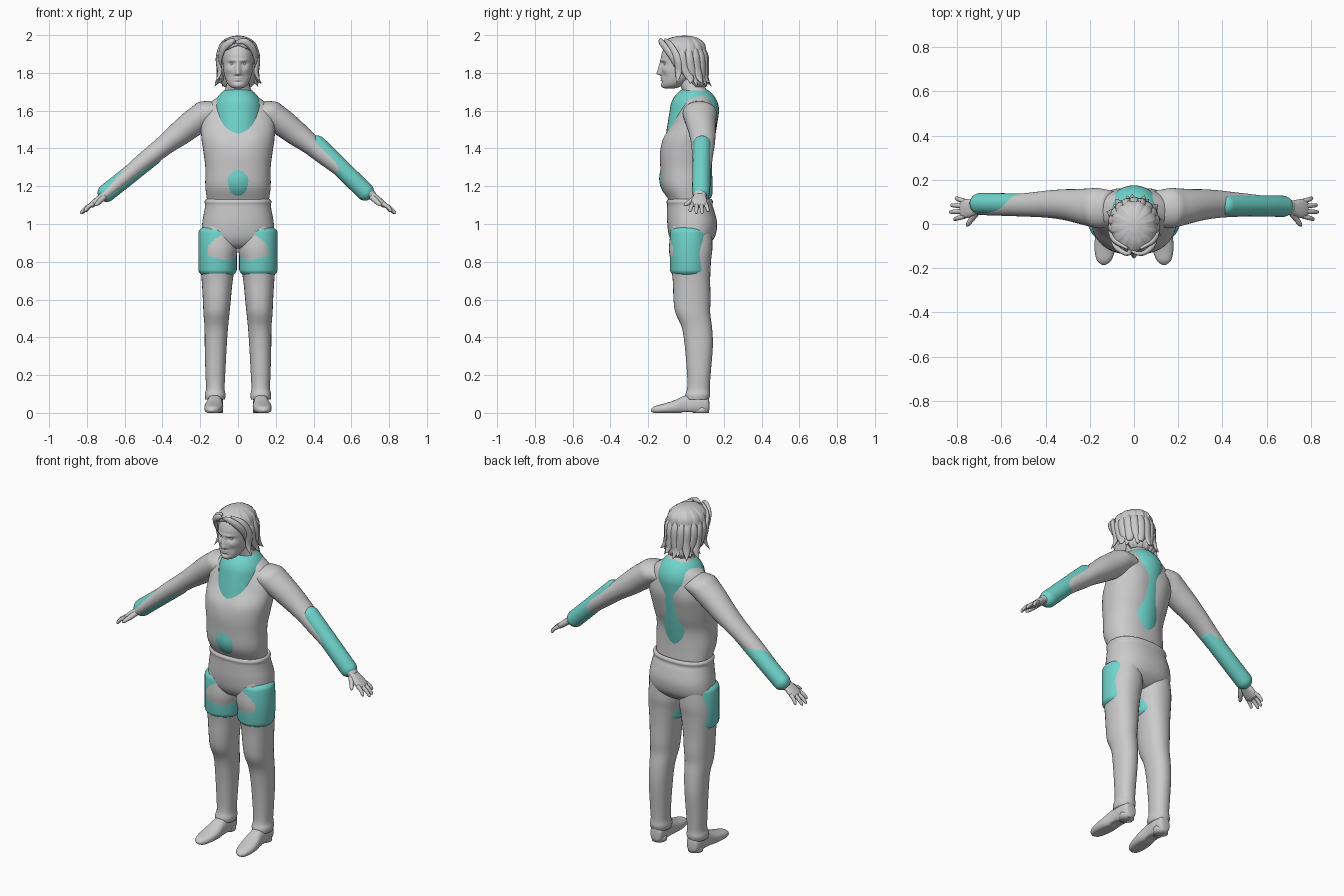
import bpy, bmesh, math
from mathutils import Vector
from math import sin, cos, pi, exp

X, Y, Z = Vector((1, 0, 0)), Vector((0, 1, 0)), Vector((0, 0, 1))
teal = bpy.data.materials.new("teal")
teal.diffuse_color = (0.16, 0.66, 0.6, 1)


def finish(name, bm, mat=None):
    bmesh.ops.recalc_face_normals(bm, faces=bm.faces)
    for f in bm.faces:
        f.smooth = True
    me = bpy.data.meshes.new(name)
    bm.to_mesh(me)
    bm.free()
    ob = bpy.data.objects.new(name, me)
    bpy.context.collection.objects.link(ob)
    if mat:
        me.materials.append(mat)
    return ob


def spline(keys, steps):
    """Smooth interpolation through rows of numbers."""
    out = []
    for i in range(len(keys) - 1):
        a, b, c, d = (keys[min(max(j, 0), len(keys) - 1)] for j in range(i - 1, i + 3))
        for k in range(steps):
            t = k / steps
            out.append([0.5 * (2 * q + (r - p) * t + (2 * p - 5 * q + 4 * r - s) * t * t
                               + (3 * q - p - 3 * r + s) * t ** 3) for p, q, r, s in zip(a, b, c, d)])
    return out + [list(keys[-1])]


def loft(name, keys, u, v, s=1, p=2.0, n=32, steps=5, warp=None):
    """Rings (x, y, z, radius_u, radius_v) joined to a closed skin; s=-1 mirrors in x."""
    bm, rings = bmesh.new(), []
    for x, y, z, ru, rv in spline(keys, steps):
        ring = []
        for i in range(n):
            a = 2 * pi * i / n
            c, d = cos(a), sin(a)
            co = (Vector((x, y, z)) + u * ru * math.copysign(abs(c) ** (2 / p), c)
                  + v * rv * math.copysign(abs(d) ** (2 / p), d))
            if warp:
                co = warp(co, a)
            co.x *= s
            ring.append(bm.verts.new(co))
        rings.append(ring)
    for r0, r1 in zip(rings, rings[1:]):
        for i in range(n):
            j = (i + 1) % n
            bm.faces.new((r0[i], r0[j], r1[j], r1[i]))
    bm.faces.new(rings[0])
    bm.faces.new(rings[-1])
    return finish(name, bm)


def capsule(name, a, b, r, cap=1.0):
    """Teal round-ended rod from a to b."""
    a, b = Vector(a), Vector(b)
    d = b - a
    rot = Z.rotation_difference(d)
    bm = bmesh.new()
    bmesh.ops.create_uvsphere(bm, u_segments=32, v_segments=25, radius=r)
    for w in bm.verts:
        up = w.co.z > 0
        w.co.z = w.co.z * cap + (d.length if up else 0)
        w.co = a + rot @ w.co
    return finish(name, bm, teal)


def strand(name, pts, radii, s=1, flat=1.0):
    """Tapered round strand through points."""
    bm, rings = bmesh.new(), []
    path = spline([(*q, r) for q, r in zip(pts, radii)], 5)
    P = [Vector((q[0] * s, q[1], q[2])) for q in path]
    for i, q in enumerate(P):
        t = (P[min(i + 1, len(P) - 1)] - P[max(i - 1, 0)]).normalized()
        out = Vector((q.x, q.y, 0)) if flat != 1 else Y
        side = t.cross(out).normalized()
        nrm = side.cross(t)
        r = max(path[i][3], 0.0008)
        rings.append([bm.verts.new(q + side * r * cos(k * pi / 5) + nrm * r * flat * sin(k * pi / 5))
                      for k in range(10)])
    for r0, r1 in zip(rings, rings[1:]):
        for i in range(10):
            bm.faces.new((r0[i], r0[i - 1], r1[i - 1], r1[i]))
    bm.faces.new(rings[0])
    bm.faces.new(rings[-1])
    return finish(name, bm)


def g(x, z, cx, cz, sx, sz):
    return exp(-((x - cx) / sx) ** 2 - ((z - cz) / sz) ** 2)


# Shirt torso with soft chest and spine groove
def chest(co, a):
    x, z = abs(co.x), co.z
    if sin(a) < 0:
        co.y -= 0.008 * g(x, z, 0.085, 1.46, 0.06, 0.06)
    else:
        co.y += 0.008 * g(x, z, 0.09, 1.5, 0.06, 0.1) - 0.005 * g(x, z, 0, 1.38, 0.03, 0.12)
    return co


loft("shirt_torso", [(0, .02, 1.07, .158, .10), (0, .015, 1.12, .163, .105), (0, -.006, 1.2, .173, .122),
     (0, -.01, 1.3, .173, .126), (0, 0, 1.38, .183, .137), (0, .015, 1.45, .193, .134),
     (0, .04, 1.52, .197, .119), (0, .052, 1.58, .19, .103), (0, .06, 1.64, .15, .085),
     (0, .055, 1.69, .085, .07), (0, .03, 1.74, .06, .062), (0, .015, 1.8, .055, .06)],
     X, Y, p=2.3, n=64, warp=chest)

# Trouser seat with rolled waistband
loft("trouser_seat", [(0, .02, 1.122, .155, .10), (0, .02, 1.132, .168, .113), (0, .02, 1.118, .177, .123),
     (0, .02, 1.10, .174, .12), (0, .025, 1.07, .178, .125), (0, .033, 1.0, .19, .132),
     (0, .032, .93, .19, .12), (0, .025, .885, .16, .085), (0, .025, .87, .08, .05)],
     X, Y, p=2.3, n=48, steps=4)

N = Vector((.62, 0, .78))
for s, side in ((1, "left"), (-1, "right")):
    # Trouser leg
    loft(side + "_trouser_leg", [(.098, .03, 1.0, .08, .105), (.1, .025, .88, .098, .115),
         (.106, .025, .8, .094, .107), (.11, .029, .7, .082, .099), (.112, .032, .6, .074, .098),
         (.114, .036, .53, .069, .092), (.115, .058, .45, .062, .08), (.118, .068, .35, .058, .074),
         (.12, .068, .2, .052, .062), (.12, .066, .13, .049, .06), (.121, .062, .095, .055, .066),
         (.121, .06, .07, .052, .06)], X, Y, s, p=2.2)
    # Shoe and heel
    def sole(co, a):
        co.z = max(co.z, 0.0 if co.y < -.02 or co.y > .035 else 0.006)
        return co
    loft(side + "_shoe", [(.12, .124, .035, .012, .015), (.12, .115, .045, .034, .045),
         (.121, .07, .05, .042, .055), (.123, .0, .044, .041, .05), (.127, -.06, .031, .049, .036),
         (.132, -.12, .022, .046, .026), (.135, -.165, .017, .032, .019), (.136, -.185, .014, .008, .006)],
         X, Z, s, p=2.4, warp=sole)
    loft(side + "_heel", [(.12, .08, 0, .04, .042), (.12, .08, .03, .04, .042)], X, Y, s, steps=1)
    # Sleeve and forearm
    loft(side + "_arm", [(.10, .07, 1.60, .08, .066), (.16, .072, 1.59, .09, .072), (.2, .075, 1.562, .086, .073),
         (.25, .08, 1.525, .078, .071), (.31, .087, 1.478, .07, .065), (.385, .09, 1.42, .062, .054),
         (.45, .088, 1.368, .056, .05), (.53, .085, 1.305, .05, .045), (.62, .08, 1.227, .042, .037),
         (.70, .075, 1.158, .034, .028), (.715, .074, 1.146, .03, .022)], Y, N, s)
    # Palm
    loft(side + "_palm", [(.69, .075, 1.168, .028, .022), (.715, .073, 1.147, .033, .02),
         (.75, .07, 1.12, .042, .018), (.775, .07, 1.1, .04, .015), (.785, .07, 1.093, .03, .008)],
         Y, N, s, p=2.4, n=24)
    # Fingers and thumb
    for k, (y0, y1, x1, z1) in enumerate(((.035, .02, .815, 1.066), (.058, .054, .836, 1.056),
                                          (.081, .085, .83, 1.056), (.103, .118, .808, 1.066))):
        a, b = Vector((.765, y0, 1.108)), Vector((x1, y1, z1))
        m = a.lerp(b, .5) + N * .005
        strand(f"{side}_finger_{k + 1}", [a, m, a.lerp(b, .9), b], [.0115, .0105, .008, .002], s)
    strand(side + "_thumb", [(.705, .06, 1.148), (.73, .028, 1.122), (.75, .0, 1.104), (.757, -.01, 1.098)],
           [.016, .014, .01, .003], s)
    # Teal thigh and forearm rods
    capsule(side + "_thigh_rod", (s * .108, .017, .76), (s * .108, .017, .95), .102, .5)
    ends = ((.42, .085, 1.42), (.672, .08, 1.172)) if s > 0 else ((.45, .09, 1.36), (.695, .092, 1.165))
    capsule(side + "_forearm_rod", *[(s * x, y, z) for x, y, z in ends], .048)

# Teal core showing at the collar, belly and back
capsule("torso_core", (0, -.012, 1.24), (0, .045, 1.6), .13)


# Head with sculpted face
def face(co, a):
    if sin(a) < 0:
        x, z = abs(co.x), co.z
        t = min(max((1.865 - z) / .07, 0), 1)
        nose = (.004 + .022 * t) * exp(-(x / (.009 + .007 * t)) ** 2)
        if z < 1.795:
            nose *= exp(-((1.795 - z) / .007) ** 2)
        if z > 1.865:
            nose *= exp(-((z - 1.865) / .015) ** 2)
        co.y -= nose + .007 * g(x, z, .03, 1.866, .024, .007) + .006 * g(x, z, .052, 1.815, .02, .018)
        co.y -= .006 * g(x, z, 0, 1.772, .022, .005) + .006 * g(x, z, 0, 1.762, .018, .005)
        co.y -= .008 * g(x, z, 0, 1.735, .022, .014)
        co.y += .011 * g(x, z, .033, 1.847, .018, .012) + .004 * g(x, z, .04, 1.785, .015, .02)
        co.y += .004 * g(x, z, 0, 1.767, .022, .002) + .004 * g(x, z, 0, 1.751, .02, .005)
    return co


loft("head", [(0, -.085, 1.718, .018, .025), (0, -.08, 1.724, .036, .042), (0, -.068, 1.74, .053, .058),
     (0, -.048, 1.77, .067, .081), (0, -.03, 1.81, .077, .101), (0, -.022, 1.85, .081, .109),
     (0, -.02, 1.9, .081, .109), (0, -.015, 1.95, .07, .09), (0, -.01, 1.98, .03, .045)],
     X, Y, n=112, steps=9, warp=face, p=2.15)
for s in (1, -1):
    bm = bmesh.new()
    bmesh.ops.create_uvsphere(bm, u_segments=16, v_segments=10, radius=.012)
    bmesh.ops.translate(bm, verts=bm.verts, vec=(s * .032, -.104, 1.846))
    finish("eye", bm)


# Hair cap, tucked inside the head over the face opening
def hair(co, a):
    front = abs((a + pi / 2 + pi) % (2 * pi) - pi)
    open_angle = 1.25 * min(max((1.945 - co.z) / .05, 0), 1) + .2 * min(max((1.82 - co.z) / .08, 0), 1)
    k = min(max((open_angle - front) / .15 + .5, 0), 1) if open_angle > 0 else 0
    f = (1 - .32 * k) * (1 + .025 * sin(13 * a + 18 * co.z) + .012 * sin(29 * a))
    return Vector((co.x * f, co.y * f, co.z))


loft("hair_cap", [(0, .06, 1.725, .07, .04), (0, .055, 1.75, .088, .06), (0, .035, 1.79, .095, .078),
     (0, .005, 1.85, .104, .108), (0, -.008, 1.9, .107, .114), (0, -.014, 1.95, .096, .114),
     (0, -.012, 1.98, .066, .082), (0, -.008, 1.994, .03, .04), (0, -.008, 1.997, .006, .008)],
     X, Y, n=112, steps=7, warp=hair)

# Wavy locks: swept fringe, sides and flicked ends round the back
for s in (1, -1):
    strand("fringe_lock", [(-.02 * s, -.118, 1.955), (.03, -.135, 1.968), (.075, -.11, 1.935),
           (.094, -.075, 1.88), (.088, -.06, 1.83)], [.006, .017, .02, .015, .002], s, .6)
    strand("temple_lock", [(.03, -.11, 1.975), (.082, -.08, 1.94), (.103, -.045, 1.87),
           (.097, -.04, 1.80), (.122, -.05, 1.745)], [.01, .02, .022, .018, .001], s, .6)
for i in range(11):
    a = -.15 + i * (pi + .3) / 10
    c, d, w = cos(a), sin(a), .008 * (-1) ** i
    strand(f"hair_lock_{i + 1}", [(.06 * c, -.01 + .07 * d, 1.975), (.104 * c, -.006 + .112 * d, 1.9),
           (.102 * c, .01 + .1 * d, 1.82), (.096 * c + w, .035 + .075 * d, 1.77),
           (.118 * c + w, .035 + .1 * d, 1.735 + w)], [.008, .02, .022, .02, .001], 1, .55)
